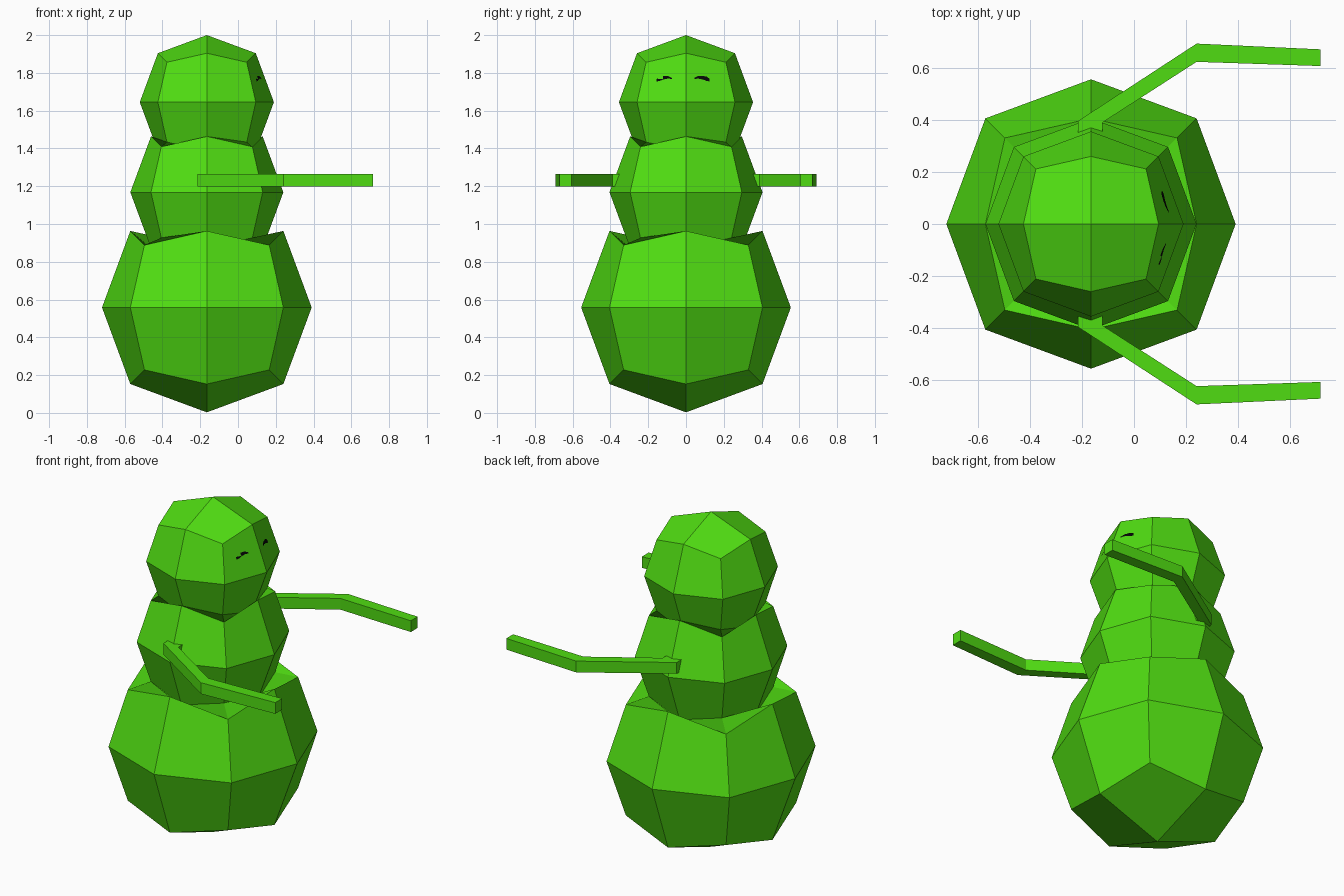
import bpy, bmesh
from mathutils import Vector

if "Cube" in bpy.data.objects:
    bpy.data.objects.remove(bpy.data.objects["Cube"])

CX = -0.165                      # body axis
EDGE, CORNER = 0.73, 0.595       # radius factors for edge-mid and corner points


def material(name, rgb):
    m = bpy.data.materials.new(name)
    m.diffuse_color = (*rgb, 1)
    m.use_nodes = True
    m.node_tree.nodes["Principled BSDF"].inputs["Base Color"].default_value = m.diffuse_color
    return m


green = material("bright green", (0.08, 0.72, 0.006))
black = material("black", (0.002, 0.002, 0.002))


def finish(bm, name, mat):
    bmesh.ops.recalc_face_normals(bm, faces=bm.faces[:])
    me = bpy.data.meshes.new(name)
    bm.to_mesh(me)
    bm.free()
    me.materials.append(mat)
    ob = bpy.data.objects.new(name, me)
    bpy.context.collection.objects.link(ob)
    return ob


def sign(v):
    return (v > 0.01) - (v < -0.01)


def place(s, r, z):
    """Point of a rounded 2x2x2 cube from its grid signs."""
    k = (0, 1.0, EDGE, CORNER)[sum(abs(c) for c in s)]
    return Vector((CX + s[0] * k * r, s[1] * k * r, z + s[2] * k * r))


def ball(name, r, z, open_bottom=False, above=None):
    """Low-poly ball; 'above' = (radius, z) of the ball its top rim joins."""
    bm = bmesh.new()
    bmesh.ops.create_cube(bm, size=2)
    bmesh.ops.subdivide_edges(bm, edges=bm.edges[:], cuts=1, use_grid_fill=True)
    signs = {}
    poles = []
    for v in bm.verts:
        s = tuple(sign(c) for c in v.co)
        v.co = place(s, r, z)
        signs[v] = s
        if (s == (0, 0, 1) and above) or (s == (0, 0, -1) and open_bottom):
            poles.append(v)
    bmesh.ops.delete(bm, geom=poles, context='VERTS')
    if above:
        # sunken collar down to the lower rim of the next ball
        rim = [e for e in bm.edges if e.is_boundary and e.verts[0].co.z > z]
        new = {}
        for e in rim:
            for v in e.verts:
                if v not in new:
                    s = signs[v]
                    new[v] = bm.verts.new(place((s[0], s[1], -1), *above))
        for e in rim:
            a, b = e.verts
            bm.faces.new((a, b, new[b], new[a]))
    return finish(bm, name, green)


LOW, MID, TOP = (0.555, 0.558), (0.405, 1.168), (0.355, 1.645)
ball("lower_ball", *LOW, above=MID)
ball("middle_ball", *MID, open_bottom=True, above=TOP)
ball("head", *TOP, open_bottom=True)

# Arms: bent outline extruded upwards, one each side
outline = [(-0.215, 0.33), (-0.215, 0.395), (0.24, 0.692), (0.715, 0.67),
           (0.715, 0.606), (0.24, 0.622), (-0.12, 0.39), (-0.12, 0.33)]
for side, name in ((-1, "right_arm"), (1, "left_arm")):
    bm = bmesh.new()
    lo = [bm.verts.new((x, side * y, 1.198)) for x, y in outline]
    hi = [bm.verts.new((x, side * y, 1.265)) for x, y in outline]
    n = len(outline)
    for i in range(n):
        j = (i + 1) % n
        bm.faces.new((lo[i], lo[j], hi[j], hi[i]))
    for ring in (lo, hi):        # split at the elbow and shoulder
        for a, b, c, d in ((0, 1, 6, 7), (1, 2, 5, 6), (2, 3, 4, 5)):
            bm.faces.new((ring[a], ring[b], ring[c], ring[d]))
    finish(bm, name, green)

# Eyes: thin arched plates lying on the +x face of the head
arch = [(-0.040, 1.755, 1.768), (-0.025, 1.757, 1.780), (-0.005, 1.765, 1.784),
        (0.020, 1.770, 1.784), (0.040, 1.768, 1.774)]
for centre, flip, name in ((-0.115, 1, "right_eye"), (0.085, -1, "left_eye")):
    bm = bmesh.new()
    rows = []
    for t, z0, z1 in arch:
        y = centre + flip * t
        rows.append([bm.verts.new((0.196 - 0.365 * (z - TOP[1]) - 0.365 * abs(y), y, z))
                     for z in (z0, z1)])
    for (a, b), (c, d) in zip(rows, rows[1:]):
        bm.faces.new((a, c, d, b))
    bmesh.ops.solidify(bm, geom=bm.faces[:], thickness=0.004)
    finish(bm, name, black)
